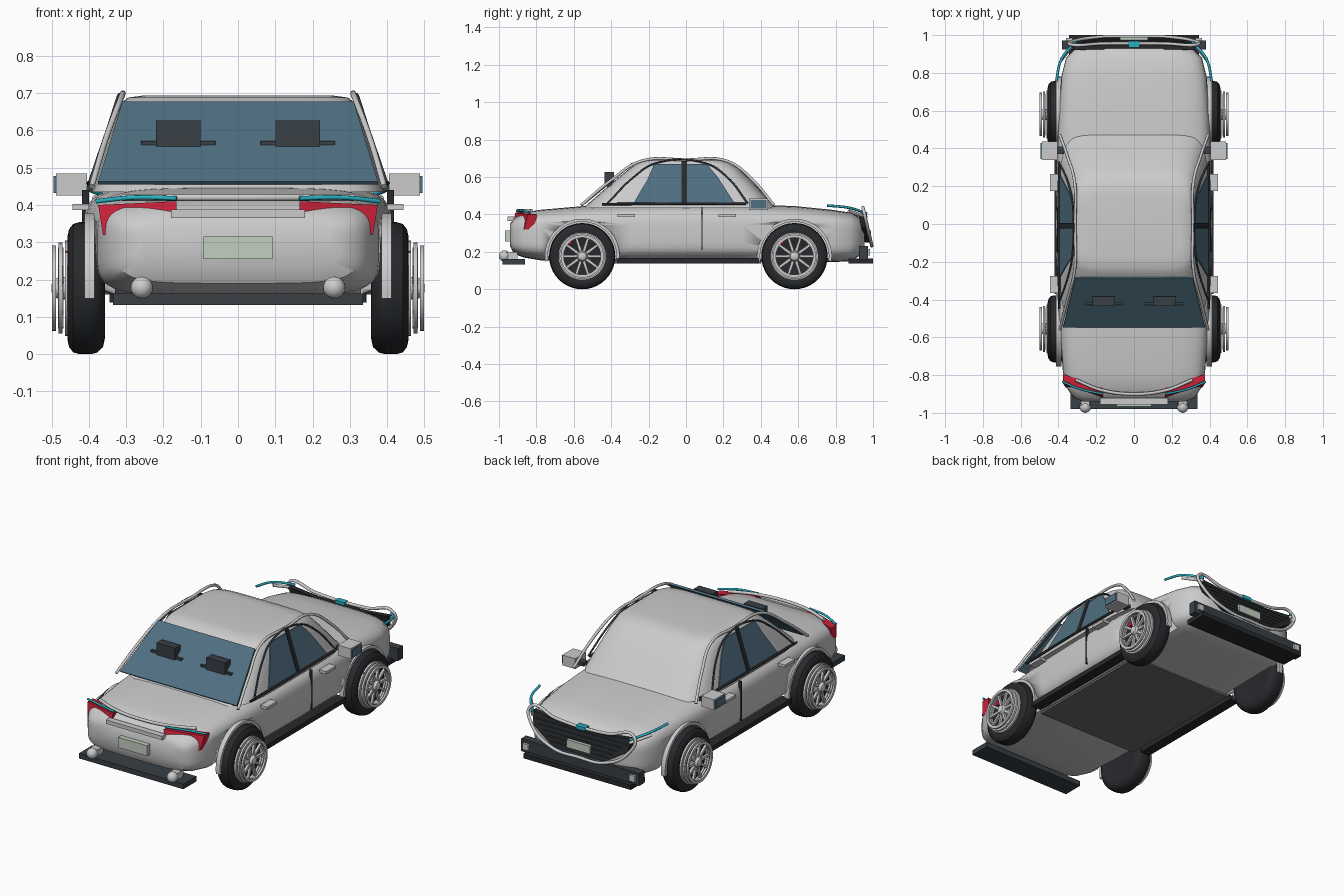
import bpy, bmesh, math
from mathutils import Vector

if "Cube" in bpy.data.objects:
    bpy.data.objects.remove(bpy.data.objects["Cube"])

def mat(name, c):
    m = bpy.data.materials.new(name)
    m.diffuse_color = (*c, 1)
    m.use_nodes = True
    m.node_tree.nodes["Principled BSDF"].inputs["Base Color"].default_value = m.diffuse_color
    return m

BLACK = mat("rubber_black", (.02, .022, .025))
DARK = mat("dark_plastic", (.04, .05, .06))
GLASS = mat("blue_glass", (.08, .16, .22))
RED = mat("lamp_red", (.6, .015, .04))
CYAN = mat("trim_cyan", (.02, .45, .55))
WHITE = mat("light_trim", (.8, .8, .8))
PLATE = mat("plate_pale", (.55, .62, .53))
FLOOR = mat("floor_grey", (.15, .15, .16))
SIDES = (("right", 1), ("left", -1))

def mesh(name, verts, faces, m=None, angle=35):
    me = bpy.data.meshes.new(name)
    me.from_pydata([tuple(v) for v in verts], [], faces)
    bm = bmesh.new()
    bm.from_mesh(me)
    bmesh.ops.recalc_face_normals(bm, faces=bm.faces)
    bm.to_mesh(me)
    bm.free()
    me.shade_smooth()
    me.set_sharp_from_angle(angle=math.radians(angle))
    if m:
        me.materials.append(m)
    ob = bpy.data.objects.new(name, me)
    bpy.context.collection.objects.link(ob)
    return ob

def loft(name, rings, m=None, angle=35, closed=False):
    n, k = len(rings[0]), len(rings)
    verts = [p for r in rings for p in r]
    faces = [(a * n + i, a * n + (i + 1) % n, (a + 1) % k * n + (i + 1) % n, (a + 1) % k * n + i)
             for a in range(k if closed else k - 1) for i in range(n)]
    if not closed:
        faces += [tuple(range(n)), tuple(range((k - 1) * n, k * n))]
    return mesh(name, verts, faces, m, angle)

def lathe(name, profile, s, cy, cz, m=None, n=40, closed=False):
    rings = [[(s * x, cy + r * math.cos(2 * math.pi * i / n), cz + r * math.sin(2 * math.pi * i / n))
              for i in range(n)] for x, r in profile]
    return loft(name, rings, m, 35, closed)

def prism(name, pts, offset, m=None):
    off = Vector(offset)
    return loft(name, [[Vector(p) for p in pts], [Vector(p) + off for p in pts]], m)

def box(name, x, y, z, m=None):
    return prism(name, [(x[0], y[0], z[0]), (x[1], y[0], z[0]), (x[1], y[1], z[0]), (x[0], y[1], z[0])],
                 (0, 0, z[1] - z[0]), m)

def tube(name, pts, r, m=None, cyclic=False):
    cu = bpy.data.curves.new(name, 'CURVE')
    cu.dimensions = '3D'
    cu.bevel_depth, cu.bevel_resolution, cu.resolution_u = r, 2, 8
    cu.use_fill_caps = True
    sp = cu.splines.new('BEZIER')
    sp.bezier_points.add(len(pts) - 1)
    for b, p in zip(sp.bezier_points, pts):
        b.co = p
        b.handle_left_type = b.handle_right_type = 'AUTO'
    sp.use_cyclic_u = cyclic
    if m:
        cu.materials.append(m)
    ob = bpy.data.objects.new(name, cu)
    bpy.context.collection.objects.link(ob)

def sup(t, e):
    c, s = math.cos(t), math.sin(t)
    return math.copysign(abs(c) ** (2 / e), c), math.copysign(abs(s) ** (2 / e), s)

# lower body: superellipse sections (y, half width, bottom, top)
stations = [(-.94, .27, .23, .35), (-.92, .32, .19, .38), (-.87, .355, .17, .41), (-.78, .377, .155, .425),
            (-.55, .395, .145, .445), (-.3, .41, .145, .455), (0, .415, .145, .458), (.3, .41, .145, .455),
            (.58, .40, .145, .445), (.78, .385, .145, .425), (.88, .36, .15, .41), (.93, .31, .18, .385),
            (.955, .24, .22, .34)]
N = 48
rings = []
for y, w, zb, zt in stations:
    ring = []
    for i in range(N):
        c, s = sup(2 * math.pi * (i + .5) / N, 4.5)
        ring.append((w * c, y, (zb + zt) / 2 + (zt - zb) / 2 * s))
    rings.append(ring)
body = loft("body", rings)

# wheel arches cut into the body
WHEELS = (("rear", -.555), ("front", .58))
for _, cy in WHEELS:
    for _, s in SIDES:
        cut = lathe("arch_cutter", [(.33, .19), (.5, .19)], s, cy, .177)
        cut.hide_render = True
        md = body.modifiers.new("arch", 'BOOLEAN')
        md.operation, md.object, md.solver = 'DIFFERENCE', cut, 'EXACT'
        bpy.context.view_layer.objects.active = body
        bpy.ops.object.modifier_apply(modifier=md.name)
        bpy.data.objects.remove(cut)

# cabin: stacked rounded rectangles (z, half width, back, front)
rings = []
for z, w, yb, yf in [(.435, .393, -.55, .485), (.5, .374, -.475, .425), (.57, .352, -.395, .36), (.64, .328, -.31, .29),
                     (.672, .315, -.265, .245), (.688, .295, -.235, .205), (.694, .25, -.18, .15)]:
    ring = []
    for i in range(N):
        c, s = sup(2 * math.pi * (i + .5) / N, 6)
        ring.append((w * c, (yb + yf) / 2 + (yf - yb) / 2 * s, z))
    rings.append(ring)
loft("cabin", rings)

# rear window and the two dark blocks on it
prism("rear_window", [(-.375, -.54, .455), (.375, -.54, .455), (.31, -.28, .67), (-.31, -.28, .67)], (0, -.008, .008), GLASS)
for n, s in SIDES:
    box(n + "_rear_block", (s * .1, s * .22), (-.435, -.385), (.556, .626), DARK)
    box(n + "_rear_shelf", (s * .06, s * .26), (-.43, -.395), (.55, .572), DARK)

def gx(z, d=.003):
    return .388 - (z - .455) * .33 + d

# side glass, pillars, rails, doors, mirrors, lamps
for n, s in SIDES:
    def side(name, yz, m, d=.003):
        prism(n + name, [(s * gx(z, d), y, z) for y, z in yz], (s * .005, 0, 0), m)
    side("_rear_door_glass", [(-.28, .46), (-.02, .46), (-.02, .67), (-.17, .67), (-.2, .6)], GLASS)
    side("_front_door_glass", [(0, .46), (.26, .46), (.17, .6), (.11, .67), (0, .67)], GLASS)
    side("_centre_pillar", [(-.025, .46), (.005, .46), (.005, .685), (-.025, .685)], BLACK, .006)
    tube(n + "_window_sill", [(s * .395, -.45, .455), (s * .4, 0, .458), (s * .395, .32, .457)], .007, BLACK)
    tube(n + "_roof_rail", [(s * .392, .47, .45), (s * .355, .365, .575), (s * .314, .22, .685), (s * .312, 0, .692),
                            (s * .314, -.24, .685), (s * .355, -.41, .575), (s * .392, -.56, .45)], .008)
    tube(n + "_door_frame", [(s * .398, -.42, .46), (s * .35, -.28, .6), (s * .326, -.16, .675), (s * .324, .1, .675),
                             (s * .35, .22, .6), (s * .398, .33, .46)], .005, DARK)
    box(n + "_door_seam", (s * .40, s * .418), (.083, .088), (.21, .44), BLACK)
    box(n + "_sill", (s * .36, s * .42), (-.37, .39), (.138, .166), BLACK)
    for w, y in (("rear", -.32), ("front", .22)):
        box(f"{n}_{w}_handle", (s * .40, s * .444), (y - .046, y + .046), (.387, .403))
    box(n + "_mirror", (s * .405, s * .488), (.338, .438), (.425, .485))
    box(n + "_mirror_glass", (s * .415, s * .495), (.345, .43), (.432, .478), GLASS)
    box(n + "_mirror_arm", (s * .37, s * .41), (.37, .41), (.438, .458), DARK)
    # headlight blades
    blade = [Vector((s * .412, .755, .448)), Vector((s * .385, .87, .436)), Vector((s * .31, .965, .405))]
    tube(n + "_headlight_blade", blade, .007, CYAN)
    tube(n + "_headlight_lower", [p - Vector((0, 0, .018)) for p in blade[1:]], .009, WHITE)
    # C-shaped tail lamps
    c = [(.165, .41), (.375, .40), (.362, .32), (.165, .328), (.165, .345), (.30, .35), (.32, .372), (.165, .382)]
    prism(n + "_tail_lamp", [(s * x, -.985 + x * .33 + (z - .32) * .2, z) for x, z in c], (0, .05, .0), RED)
    prism(n + "_tail_inner", [(s * x, -.972 + x * .33 + (z - .32) * .2, z) for x, z in c[3:]], (0, .03, 0), WHITE)
    tube(n + "_tail_strip", [(s * .165, -.90, .418), (s * .28, -.875, .42), (s * .38, -.835, .41)], .006, CYAN)
    # exhaust tips and bumper end lamps
    box(n + "_exhaust_mount", (s * .235, s * .28), (-.96, -.9), (.135, .2), WHITE)
    bpy.ops.mesh.primitive_uv_sphere_add(segments=20, ring_count=12, radius=.03, location=(s * .258, -.97, .178))
    bpy.context.object.name = n + "_exhaust_tip"
    bpy.ops.object.shade_smooth()
    box(n + "_fog_lamp", (s * .325, s * .36), (.96, .985), (.18, .215), WHITE)

# tail: crossbar, plate, bumper, spoiler lip
box("tail_crossbar", (-.18, .18), (-.955, -.92), (.365, .388))
box("rear_plate", (-.093, .093), (-.967, -.94), (.255, .315), PLATE)
box("rear_bumper", (-.335, .335), (-.98, -.86), (.132, .162), DARK)
tube("boot_lip", [(-.31, -.825, .42), (-.17, -.88, .42), (0, -.9, .42), (.17, -.88, .42), (.31, -.825, .42)], .009)

# nose: grille, ring, plate, badge block, bumper
def nose(x, z, d=0):
    return (x, .945 + (.43 - z) * .23 + d, z)
g = [(-.32, .405), (-.3, .33), (-.17, .25), (.17, .25), (.3, .33), (.32, .405), (.15, .385), (-.15, .385)]
prism("grille", [nose(x, z) for x, z in g], (0, -.03, 0), BLACK)
tube("grille_ring", [nose(x, z, .003) for x, z in [(-.335, .42), (-.31, .33), (-.17, .245), (0, .235), (.17, .245), (.31, .33),
                                                 (.335, .42), (.17, .40), (0, .392), (-.17, .40)]], .009, WHITE, True)
for r in range(5):
    z = .275 + r * .024
    w = .18 + r * .028
    tube(f"grille_bar_{r}", [nose(-w, z, .001), nose(w, z, .001)], .003, DARK)
box("front_plate", (-.075, .075), (.965, .99), (.27, .315), PLATE)
box("nose_block", (-.03, .03), (.935, .968), (.382, .402), CYAN)
box("front_bumper", (-.38, .38), (.925, .972), (.16, .232), DARK)
box("front_splitter", (-.345, .345), (.87, 1.0), (.138, .165), BLACK)
box("floor_panel", (-.33, .33), (-.4, .4), (.138, .15), FLOOR)

# wheels
tyre = [(.364, .11), (.357, .135), (.362, .158), (.378, .173), (.395, .177), (.425, .177), (.442, .172),
        (.453, .158), (.457, .14), (.45, .122)]
for w, cy in WHEELS:
    for n, s in SIDES:
        p = f"{n}_{w}_"
        cz = .177
        lathe(p + "tyre", tyre, s, cy, cz, BLACK)
        for k, (x, r) in enumerate([(.453, .128), (.47, .122), (.488, .115)]):
            lathe(p + f"rim_ring_{k}", [(x, r), (x + .011, r), (x + .011, r - .016), (x, r - .016)], s, cy, cz, WHITE, 40, True)
        lathe(p + "hub", [(.445, .03), (.48, .03), (.495, .022), (.5, .01)], s, cy, cz, WHITE, 24)
        vs, fs = [], []
        for k in range(10):
            a = 2 * math.pi * k / 10
            b = len(vs)
            for x in (.468, .482):
                for r, h in ((.02, -.008), (.02, .008), (.112, .006), (.112, -.006)):
                    vs.append((s * x, cy + r * math.cos(a) - h * math.sin(a), cz + r * math.sin(a) + h * math.cos(a)))
            fs += [tuple(b + i for i in f) for f in ((0, 1, 2, 3), (4, 5, 6, 7), (0, 1, 5, 4), (1, 2, 6, 5), (2, 3, 7, 6), (3, 0, 4, 7))]
        mesh(p + "spokes", vs, fs, WHITE)
        box(p + "brake_caliper", (s * .448, s * .462), (cy - .085, cy - .055), (cz + .065, cz + .1), RED)
        # pale arch lip
        lip = []
        for i in range(25):
            a = math.radians(-8 + 196 * i / 24)
            lip.append([(s * x, cy + r * math.cos(a), cz + r * math.sin(a))
                        for x, r in ((.385, .184), (.412, .184), (.412, .2), (.385, .2))])
        loft(p + "arch_lip", lip, WHITE)
